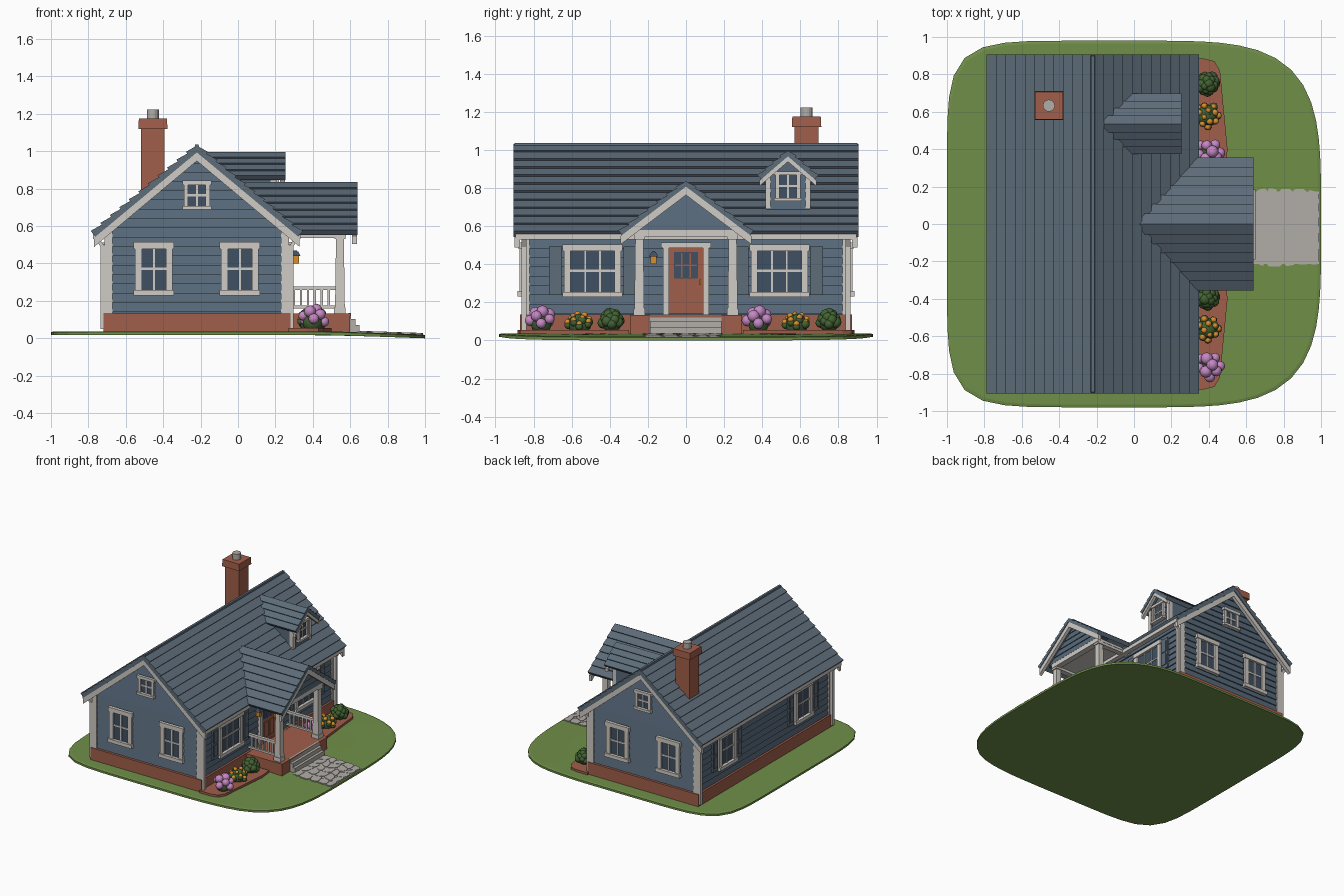
import bpy, bmesh, math, random
from mathutils import Vector, Matrix

if "Cube" in bpy.data.objects:
    bpy.data.objects.remove(bpy.data.objects["Cube"])
random.seed(4)

def mat(name, r, g, b):
    m = bpy.data.materials.new(name)
    m.diffuse_color = [((c / 255 + 0.055) / 1.055) ** 2.4 for c in (r, g, b)] + [1]
    m.use_nodes = True
    m.node_tree.nodes["Principled BSDF"].inputs["Base Color"].default_value = m.diffuse_color
    return m

WALL = mat("blue siding", 88, 106, 123)
ROOF = mat("slate roof", 93, 108, 121)
TRIM = mat("white trim", 208, 203, 197)
BRICK = mat("red brick", 160, 94, 74)
GRASS = mat("grass", 112, 143, 72)
STONE = mat("stone", 178, 173, 167)
GLASS = mat("window glass", 64, 80, 98)
LEAF = mat("leaf green", 66, 98, 50)
PINK = mat("pink bloom", 196, 136, 194)
ORANGE = mat("orange bloom", 216, 142, 46)

def finish(name, bm, mats, smooth=False):
    bmesh.ops.recalc_face_normals(bm, faces=bm.faces)
    me = bpy.data.meshes.new(name)
    bm.to_mesh(me)
    bm.free()
    for m in mats:
        me.materials.append(m)
    me.polygons.foreach_set("use_smooth", [smooth] * len(me.polygons))
    ob = bpy.data.objects.new(name, me)
    bpy.context.collection.objects.link(ob)
    return ob

def make(name, parts):
    """Each part is two matching rings of points joined into a solid, plus a material."""
    bm, mats = bmesh.new(), []
    for a, b, m in parts:
        if m not in mats:
            mats.append(m)
        va, vb = [bm.verts.new(p) for p in a], [bm.verts.new(p) for p in b]
        n = len(va)
        fs = [bm.faces.new(va), bm.faces.new(vb[::-1])]
        fs += [bm.faces.new((va[i], vb[i], vb[(i + 1) % n], va[(i + 1) % n])) for i in range(n)]
        for f in fs:
            f.material_index = mats.index(m)
    return finish(name, bm, mats)

def box(x0, x1, y0, y1, z0, z1, m, taper=0):
    def ring(z, t):
        return [(x0 + t, y0 + t, z), (x1 - t, y0 + t, z), (x1 - t, y1 - t, z), (x0 + t, y1 - t, z)]
    return ring(z0, 0), ring(z1, taper), m

def prism(pts, axis, d0, d1, m):
    put = {'x': lambda p, d: (d, p[0], p[1]), 'y': lambda p, d: (p[0], d, p[1]),
           'z': lambda p, d: (p[0], p[1], d)}[axis]
    return [put(p, d0) for p in pts], [put(p, d1) for p in pts], m

def chevron(c, h, ze, za, w, axis, d0, d1):
    pts = [(c - h, ze), (c, za), (c + h, ze), (c + h, ze - w), (c, za - w), (c - h, ze - w)]
    return prism(pts, axis, d0, d1, TRIM)

def lap(bl, br, tl, tr, n, t, base, m):
    """Overlapping courses (boards or shingles) up a four-sided face."""
    bl, br, tl, tr = map(Vector, (bl, br, tl, tr))
    nor = (br - bl).cross(tl - bl).normalized()
    out = []
    for i in range(n):
        f, g = i / n, (i + 1) / n
        a, b = bl.lerp(tl, f), br.lerp(tr, f)
        c, d = bl.lerp(tl, g), br.lerp(tr, g)
        out.append(([a + nor * t, b + nor * t, d, c], [p - nor * base for p in (a, b, d, c)], m))
    return out

CX, HX, HY = -0.22, 0.48, 0.85     # house centre, half width, half length
ZE, ZR = 0.565, 1.03               # main roof eave and ridge
def roof_x(z):                     # x of the right-hand roof slope at a height
    return CX + (ZR - z) / (ZR - ZE) * 0.56

def on_wall(axis, s, u0, u1, z0, z1, d0, d1, m):
    if axis == 'x':
        p = CX + s * HX
        return box(p + s * d0, p + s * d1, u0, u1, z0, z1, m)
    return box(u0, u1, s * (HY + d0), s * (HY + d1), z0, z1, m)

def window(axis, s, u, z, w, h, cols, rows, f=0.03, off=0.0, shutters=False):
    W = lambda a, b, c, d, e, g, m: on_wall(axis, s, u + a, u + b, z + c, z + d, off + e, off + g, m)
    a, b = w / 2, h / 2
    out = [W(-a, a, -b, b, -0.01, 0.011, GLASS),
           W(-a, -a + f, -b, b, 0, 0.024, TRIM), W(a - f, a, -b, b, 0, 0.024, TRIM),
           W(-a - .008, a + .008, b - f, b, 0, 0.03, TRIM),
           W(-a - .008, a + .008, -b, -b + f * .8, 0, 0.035, TRIM)]
    for i in range(1, cols):
        x = -a + f + (w - 2 * f) * i / cols
        out.append(W(x - .005, x + .005, -b, b, 0, 0.018, TRIM))
    for i in range(1, rows):
        y = -b + f + (h - 2 * f) * i / rows
        out.append(W(-a, a, y - .006, y + .006, 0, 0.018, TRIM))
    if shutters:
        for k in (-1, 1):
            x = k * (a + .045)
            out.append(W(x - .034, x + .034, -b + .01, b - .01, 0, 0.018, ROOF))
            for c in (-.055, .055):
                out.append(W(x - .022, x + .022, c - .045, c + .045, 0, 0.024, ROOF))
    return out

# Lawn: rounded outline, sinking gently to the right
def ground(x):
    return 0.037 - 0.017 * max(0, x - 0.5) / 0.5
bm, rings = bmesh.new(), []
for k, dz in ((.5, -.02), (.75, -.02), (1, -.02), (1, -.004), (.985, 0), (.75, 0), (.5, 0)):
    ring = []
    for i in range(72):
        c, s = math.cos(i * math.tau / 72), math.sin(i * math.tau / 72)
        n = 4 if c > 0 else 7
        r = k * (abs(c) ** n + abs(s) ** n) ** (-1 / n)
        ring.append(bm.verts.new((r * c, .98 * r * s, ground(r * c) + dz)))
    rings.append(ring)
for p, q in zip(rings, rings[1:]):
    for i in range(72):
        j = (i + 1) % 72
        bm.faces.new((p[i], p[j], q[j], q[i]))
bm.faces.new(rings[0][::-1])
bm.faces.new(rings[-1])
finish("lawn", bm, [GRASS])

# Stone path of irregular flags
def flag_point(i, j):
    r = random.Random(i * 31 + j)
    x = .65 + .34 * i / 5 + (r.uniform(-.018, .018) if 0 < i < 5 else 0)
    return Vector((x, -.22 + .40 * (j + (.35 if i % 2 and 0 < j < 5 else 0)) / 5 + r.uniform(-.014, .014), 0))
flags = []
for i in range(5):
    for j in range(5):
        q = [flag_point(i, j), flag_point(i + 1, j), flag_point(i + 1, j + 1), flag_point(i, j + 1)]
        mid = sum(q, Vector()) / 4
        cut = []                   # clip the corners for rounded stones
        for a in range(4):
            for t in (.2, .8):
                cut.append(mid + (q[a].lerp(q[(a + 1) % 4], t) - mid) * .95)
        flags.append(([(p.x, p.y, ground(p.x) - .01) for p in cut],
                      [(p.x, p.y, ground(p.x) + .008) for p in cut], STONE))
flags.append(([(.64, -.215, .02), (.99, -.215, .002), (.99, .175, .002), (.64, .175, .02)],
              [(.64, -.215, .036), (.99, -.215, .023), (.99, .175, .023), (.64, .175, .036)], STONE))
make("stone_path", flags)

# House body, brick base, lapped siding
make("brick_base", [box(CX - .50, CX + .50, -.87, .87, .02, .135, BRICK)])
make("house_body", [prism([(CX - HX, .1), (CX + HX, .1), (CX + HX, .59), (CX, .985), (CX - HX, .59)],
                          'y', -HY, HY, WALL)])
siding = []
for s in (-1, 1):
    y, x = s * HY, CX + s * HX
    a, b = CX + s * HX, CX - s * HX
    siding += lap((a, y, .14), (b, y, .14), (a, y, .59), (b, y, .59), 9, .009, .005, WALL)
    siding += lap((a, y, .59), (b, y, .59), (CX + s * .005, y, .985), (CX - s * .005, y, .985), 8, .009, .005, WALL)
    siding += lap((x, -y, .14), (x, y, .14), (x, -y, .58), (x, y, .58), 9, .009, .005, WALL)
make("lap_siding", siding)
trim = []
for s in (-1, 1):
    for k in (-1, 1):
        x, y = CX + s * HX, k * HY
        trim.append(box(x - s * .03, x + s * .014, y - k * .03, y + k * .014, .135, .575, TRIM))
        # downspouts with a kick up to the gutter
        trim.append(box(x + s * .014, x + s * .036, y - k * .012, y + k * .012, .05, .50, TRIM))
        trim.append(([(x + s * .014, y - .012, .49), (x + s * .036, y - .012, .49), (x + s * .036, y + .012, .49), (x + s * .014, y + .012, .49)],
                     [(x + s * .045, y - .012, .54), (x + s * .067, y - .012, .54), (x + s * .067, y + .012, .54), (x + s * .045, y + .012, .54)], TRIM))
    trim.append(box(CX + s * .515, CX + s * .555, -.895, .895, .53, .56, TRIM))
    trim.append(chevron(CX, .55, .54, 1.0, .052, 'y', s * .872, s * .899))
make("corner_boards_and_eaves", trim)

# Main roof
roof = []
for s in (-1, 1):
    x, y = CX + s * .56, s * .905
    roof += lap((x, -y, ZE), (x, y, ZE), (CX, -y, ZR), (CX, y, ZR), 11, .012, .028, ROOF)
roof.append(box(CX - .015, CX + .015, -.905, .905, 1.005, 1.037, ROOF, .006))
make("main_roof", roof)

# Side roofs for the porch and the dormer, cut to the main slope
def cross_roof(name, yc, h, ze, zr, xf, n, over):
    parts = []
    for s in (-1, 1):
        lo, hi = sorted((1, -1)) if s < 0 else (1, -1)
        xs = lambda z: (xf, roof_x(z) - .01) if s > 0 else (roof_x(z) - .01, xf)
        (a, b), (c, d) = xs(ze), xs(zr)
        y = yc + s * h
        parts += lap((a, y, ze), (b, y, ze), (c, yc, zr), (d, yc, zr), n, .01, .022, ROOF)
    parts.append(chevron(yc, h - .006, ze - .022, zr - .027, over, 'x', xf - .03, xf - .005))
    make(name, parts)
cross_roof("porch_roof", 0, .35, .57, .835, .64, 7, .045)
cross_roof("dormer_roof", .535, .155, .862, .995, .255, 4, .03)

# Dormer
dy, dx = .535, .195
dorm = [prism([(dy - .115, .66), (dy + .115, .66), (dy + .115, .865), (dy, .965), (dy - .115, .865)], 'x', -.12, dx, WALL)]
dorm += lap((dx, dy - .115, .69), (dx, dy + .115, .69), (dx, dy - .115, .87), (dx, dy + .115, .87), 4, .006, .003, WALL)
for k in (-1, 1):
    y = dy + k * .105
    dorm.append(box(dx - .02, dx + .012, y - .014, y + .014, .69, .87, TRIM))
dorm += window('x', 1, dy, .81, .13, .155, 2, 2, .02, dx - (CX + HX))
make("dormer", dorm)

# Windows
for s, label in ((-1, "front"), (1, "back")):
    parts = window('y', s, CX, .765, .14, .155, 2, 2, .024)
    for x in (-.45, .01):
        parts += window('y', s, x, .372, .20, .285, 2, 2, .036)
    make(label + "_gable_windows", parts)
for y in (-.49, .49):
    side = "left" if y < 0 else "right"
    make("porch_side_window_" + side, window('x', 1, y, .365, .30, .275, 3, 2, .034, 0, True))
    make("rear_window_" + side, window('x', -1, y, .37, .22, .285, 2, 2, .034, 0, True))

# Door
D = lambda a, b, c, d, e, m: on_wall('x', 1, a, b, c, d, 0, e, m)
door = [D(-.092, .092, .14, .49, .016, BRICK), D(-.12, -.09, .135, .50, .028, TRIM),
        D(.09, .12, .135, .50, .028, TRIM), D(-.13, .13, .485, .515, .034, TRIM),
        D(-.064, .064, .325, .465, .02, GLASS), D(.07, .08, .29, .32, .035, ORANGE)]
door += [D(y - .004, y + .004, .325, .465, .025, BRICK) for y in (-.022, .022)]
door += [D(-.064, .064, .391, .399, .025, BRICK)]
door += [D(k * .035 - .026, k * .035 + .026, .17, .295, .022, BRICK) for k in (-1, 1)]
make("front_door", door)
make("porch_lantern", [box(.26, .315, -.175, -.165, .462, .47, GLASS), box(.285, .335, -.195, -.145, .44, .465, GLASS, .014),
                       box(.294, .326, -.186, -.154, .40, .44, ORANGE)])

# Porch
porch = [box(.26, .60, -.29, .29, .02, .12, BRICK), box(.26, .605, -.295, .295, .12, .133, BRICK)]
porch += [box(.59, .605 + .022 * i, -.19, .185, .02, .135 - .032 * i, STONE) for i in range(3)]
make("porch_floor_and_steps", porch)
frame = [box(.26, .575, -.27, .27, .555, .575, TRIM), box(.53, .578, -.272, .272, .545, .585, TRIM),
         prism([(-.315, .575), (.315, .575), (0, .80)], 'x', .50, .572, WALL)]
frame += lap((.572, -.31, .58), (.572, .31, .58), (.572, -.005, .80), (.572, .005, .80), 5, .007, .003, WALL)
for k in (-1, 1):
    y = k * .245
    frame += [box(.26, .57, y - .022, y + .022, .535, .575, TRIM),
              box(.514, .576, y - .031, y + .031, .13, .165, TRIM),
              box(.519, .571, y - .026, y + .026, .165, .53, TRIM, .005),
              box(.516, .574, y - .029, y + .029, .53, .55, TRIM),
              box(.27, .53, y - .012, y + .012, .258, .278, TRIM),
              box(.27, .53, y - .009, y + .009, .16, .175, TRIM)]
    frame += [box(x - .006, x + .006, y - .006, y + .006, .17, .26, TRIM) for x in (.30, .337, .374, .411, .448, .485)]
make("porch_frame_and_railings", frame)

# Chimney
make("chimney", [box(-.518, -.392, .57, .695, .70, 1.125, BRICK), box(-.533, -.377, .555, .71, 1.12, 1.175, BRICK, .003)])
pot = [(-.455 + .032 * math.cos(i * math.tau / 16), .633 + .032 * math.sin(i * math.tau / 16)) for i in range(16)]
make("chimney_pot", [prism(pot, 'z', 1.16, 1.222, STONE)])

# Flower beds and planting
bed = [(.27, .30), (.49, .30), (.50, .40), (.475, .66), (.46, .82), (.43, .87), (.37, .885), (.27, .885)]
make("flower_beds", [prism([(x, k * y) for x, y in bed], 'z', .02, .055, BRICK) for k in (-1, 1)])

def blobs(name, items):
    bm, mats = bmesh.new(), []
    for p, r, m in items:
        if m not in mats:
            mats.append(m)
        vs = bmesh.ops.create_icosphere(bm, subdivisions=2, radius=r, matrix=Matrix.Translation(p))["verts"]
        for f in {f for v in vs for f in v.link_faces}:
            f.material_index = mats.index(m)
    finish(name, bm, mats, True)

def cluster(x, y, z, rx, rz, n, r, m):
    out = []
    for i in range(n):                       # even spread over a half dome
        h = (i + .5) / n
        a, q = i * 2.4, math.sqrt(1 - h * h)
        out.append(((x + rx * q * math.cos(a), y + rx * q * math.sin(a), z + rz * h), r * random.uniform(.85, 1.15), m))
    return out
for y0, side in ((-.76, "left"), (.38, "right")):
    offs = (0, .20, .37)
    blobs("pink_shrub_" + side, [((.40, y0, .085), .055, LEAF)] + cluster(.40, y0, .085, .06, .07, 9, .03, PINK))
    blobs("orange_flowers_" + side, [((.39, y0 + offs[1], .08), .06, LEAF)] + cluster(.39, y0 + offs[1], .07, .06, .05, 12, .022, LEAF)
          + cluster(.39, y0 + offs[1], .085, .062, .055, 13, .015, ORANGE))
    blobs("green_bush_" + side, [((.39, y0 + offs[2], .095), .055, LEAF)] + cluster(.39, y0 + offs[2], .085, .045, .06, 22, .027, LEAF))
